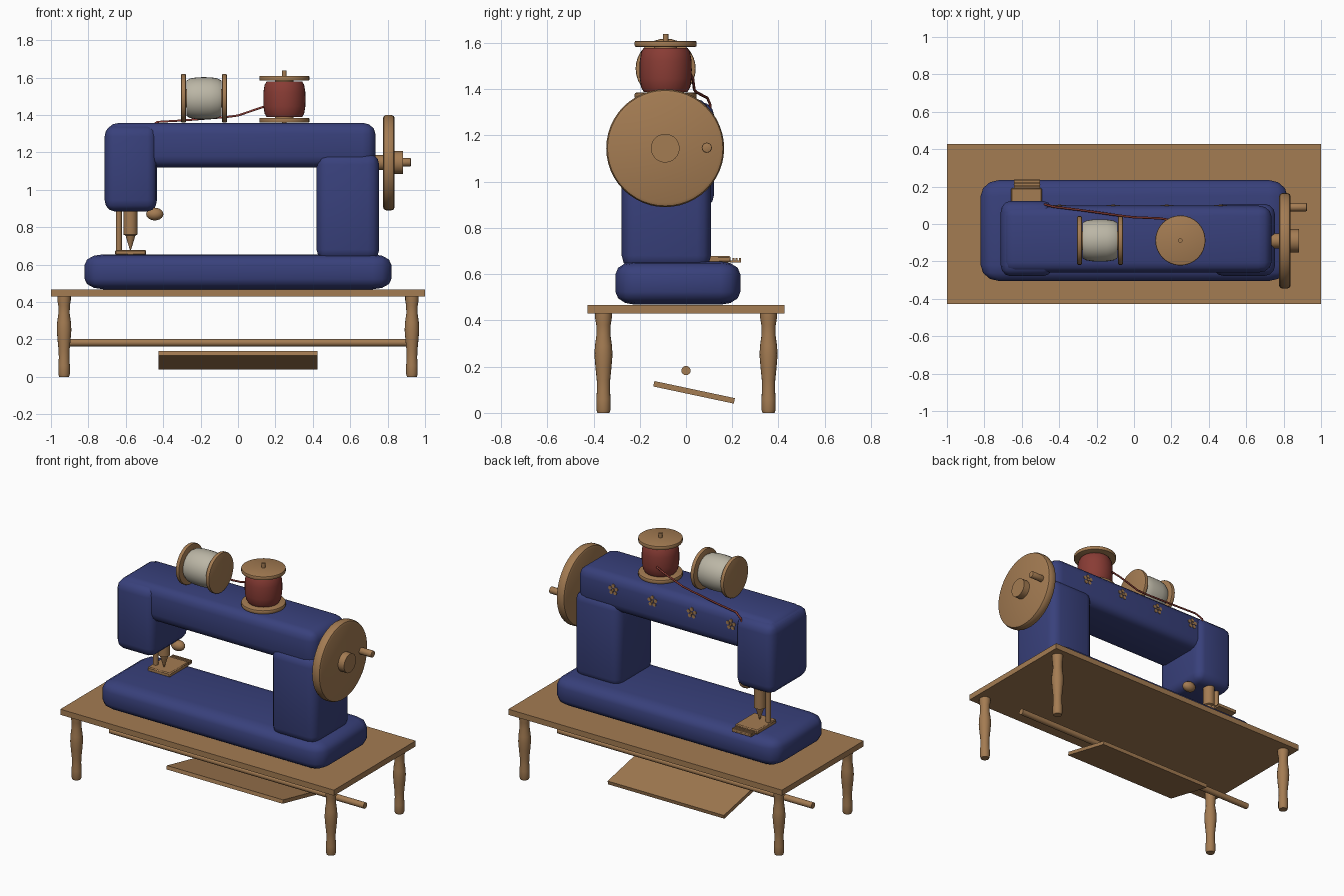
import bpy, bmesh, math
from mathutils import Matrix, Vector

if "Cube" in bpy.data.objects:
    bpy.data.objects.remove(bpy.data.objects["Cube"])


def material(name, rgb):
    m = bpy.data.materials.new(name)
    m.diffuse_color = (*rgb, 1)
    m.use_nodes = True
    m.node_tree.nodes["Principled BSDF"].inputs["Base Color"].default_value = m.diffuse_color
    return m


WOOD = material("warm wood", (0.37, 0.20, 0.085))
BLUE = material("navy enamel", (0.04, 0.052, 0.20))
RED = material("red thread", (0.25, 0.045, 0.035))
CREAM = material("cream thread", (0.50, 0.47, 0.38))


def finish(name, bm, mat, smooth=True):
    bmesh.ops.recalc_face_normals(bm, faces=bm.faces)
    me = bpy.data.meshes.new(name)
    bm.to_mesh(me)
    bm.free()
    me.materials.append(mat)
    ob = bpy.data.objects.new(name, me)
    bpy.context.collection.objects.link(ob)
    if smooth:
        bpy.ops.object.select_all(action='DESELECT')
        ob.select_set(True)
        bpy.context.view_layer.objects.active = ob
        bpy.ops.object.shade_smooth_by_angle(angle=math.radians(40))
    return ob


def box(name, lo, hi, mat, radii=None, segments=3, tilt=0):
    """Box between two corners; radii gives the rounding along each axis."""
    lo, hi = Vector(lo), Vector(hi)
    r = Vector(radii) if radii else Vector((1, 1, 1))
    size = hi - lo
    bm = bmesh.new()
    bmesh.ops.create_cube(bm, size=1)
    bmesh.ops.scale(bm, verts=bm.verts, vec=[size[i] / r[i] for i in range(3)])
    if radii:
        bmesh.ops.bevel(bm, geom=bm.edges[:], offset=1, segments=segments,
                        profile=0.5, affect='EDGES')
    bmesh.ops.scale(bm, verts=bm.verts, vec=r)
    bm.transform(Matrix.Translation((lo + hi) / 2) @ Matrix.Rotation(tilt, 4, 'X'))
    return finish(name, bm, mat, radii is not None)


def lathe(name, profile, origin, mat, axis='Z', sides=32):
    """Spin (radius, height) points around an axis through origin."""
    bm = bmesh.new()
    rings = []
    for r, h in profile:
        rings.append([bm.verts.new((r * math.cos(math.tau * i / sides),
                                    r * math.sin(math.tau * i / sides), h))
                      for i in range(sides)])
    for a, b in zip(rings, rings[1:]):
        for i in range(sides):
            j = (i + 1) % sides
            bm.faces.new((a[i], a[j], b[j], b[i]))
    bm.faces.new(rings[0][::-1])
    bm.faces.new(rings[-1])
    turn = {'Z': Matrix(), 'X': Matrix.Rotation(math.pi / 2, 4, 'Y'),
            'Y': Matrix.Rotation(-math.pi / 2, 4, 'X')}[axis]
    bm.transform(Matrix.Translation(origin) @ turn)
    return finish(name, bm, mat)


def disc(r, h0, h1, e):
    """Profile of a disc with softened rims."""
    return [(r - e, h0), (r - 0.3 * e, h0 + 0.3 * e), (r, h0 + e),
            (r, h1 - e), (r - 0.3 * e, h1 - 0.3 * e), (r - e, h1)]


# Table with turned legs, stretcher and tilted treadle
box("table_top", (-1, -0.427, 0.43), (1, 0.427, 0.467), WOOD)
leg = [(0.026, 0), (0.031, 0.015), (0.031, 0.06), (0.028, 0.10), (0.029, 0.14),
       (0.035, 0.20), (0.039, 0.25), (0.037, 0.29), (0.030, 0.34),
       (0.031, 0.38), (0.036, 0.41), (0.036, 0.435)]
for sx in (-1, 1):
    for sy in (-1, 1):
        lathe("table_leg", leg, (0.93 * sx, 0.357 * sy, 0), WOOD, sides=16)
lathe("stretcher", [(0.02, -0.93), (0.02, 0.93)], (0, 0, 0.183), WOOD, 'X', 16)
box("treadle", (-0.425, -0.143, 0.077), (0.425, 0.213, 0.101), WOOD,
    tilt=math.radians(-12))

# Machine body
box("machine_base", (-0.82, -0.305, 0.468), (0.82, 0.235, 0.655), BLUE, (0.10, 0.085, 0.055))
box("column", (0.42, -0.278, 0.62), (0.755, 0.108, 1.195), BLUE, (0.06, 0.06, 0.06))
box("arm", (-0.705, -0.26, 1.12), (0.735, 0.098, 1.358), BLUE, (0.07, 0.055, 0.06))
box("head", (-0.713, -0.278, 0.885), (-0.433, 0.122, 1.345), BLUE, (0.05, 0.06, 0.06))

# Hand wheel with hub and crank knob
WY, WZ = -0.09, 1.145
lathe("wheel_axle", [(0.04, 0.70), (0.04, 0.80)], (0, WY, WZ), WOOD, 'X')
lathe("hand_wheel", disc(0.255, 0.775, 0.838, 0.018), (0, WY, WZ), WOOD, 'X', 48)
lathe("wheel_hub", [(0.062, 0.83), (0.062, 0.882)], (0, WY, WZ), WOOD, 'X')
lathe("crank_knob", disc(0.022, 0.83, 0.925, 0.005), (0, 0.09, 1.147), WOOD, 'X', 16)

# Spools: flanges, wound thread and pin
def spool(name, origin, axis, span, thread, r):
    h = span / 2
    for s in (-1, 1):
        a, b = sorted((s * h, s * (h - 0.026)))
        lathe(name + "_flange", disc(r, a, b, 0.006), origin, WOOD, axis)
    w = h - 0.03
    lathe(name + "_thread", [(0.095, -w), (0.106, -w * 0.8), (0.112, -w * 0.4),
                             (0.113, 0), (0.112, w * 0.4), (0.106, w * 0.8),
                             (0.095, w)], origin, thread, axis)
    lathe(name + "_core", [(0.05, -h + 0.01), (0.05, h - 0.01)], origin, WOOD, axis)


spool("upright_spool", (0.248, -0.088, 1.484), 'Z', 0.25, RED, 0.134)
lathe("spool_pin", [(0.012, 1.35), (0.012, 1.638)], (0.248, -0.088, 0), WOOD, sides=12)
spool("lying_spool", (-0.182, -0.088, 1.489), 'X', 0.245, CREAM, 0.13)

# Loose thread from the upright spool to the head
curve = bpy.data.curves.new("loose_thread", 'CURVE')
curve.dimensions = '3D'
curve.bevel_depth = 0.006
curve.bevel_resolution = 1
curve.use_fill_caps = True
path = [(0.20, 0.02, 1.465), (0.14, 0.03, 1.445), (0, 0.036, 1.397), (-0.07, 0.044, 1.388),
        (-0.29, 0.075, 1.371), (-0.43, 0.092, 1.363), (-0.475, 0.104, 1.335), (-0.48, 0.105, 1.31)]
line = curve.splines.new('POLY')
line.points.add(len(path) - 1)
for p, co in zip(line.points, path):
    p.co = (*co, 1)
curve.materials.append(RED)
bpy.context.collection.objects.link(bpy.data.objects.new("loose_thread", curve))

# Needle, presser bar, tension knob and needle plate
lathe("needle_bar", [(0.037, 0.91), (0.037, 0.76), (0.026, 0.755), (0.022, 0.74),
                     (0.002, 0.675)], (-0.575, 0.05, 0), WOOD, sides=16)
lathe("presser_bar", [(0.016, 0.66), (0.016, 0.92)], (-0.637, 0.05, 0), WOOD, sides=12)
ball = [(max(0.001, 0.034 * math.sin(math.pi * i / 10)), -0.046 * math.cos(math.pi * i / 10))
        for i in range(11)]
lathe("tension_knob", ball, (-0.445, 0.01, 0.87), WOOD, 'X', 20)
lathe("knob_stem", [(0.01, 0), (0.01, 0.07)], (-0.455, 0.01, 0.87), WOOD, sides=10)
box("needle_plate", (-0.657, -0.01, 0.650), (-0.492, 0.193, 0.679), WOOD, (0.006, 0.006, 0.006), 1)
box("feed_dog_rail", (-0.642, 0.19, 0.650), (-0.502, 0.238, 0.660), WOOD)
for y in (0.205, 0.219, 0.233):
    box("feed_dog_tooth", (-0.642, y - 0.004, 0.655), (-0.502, y + 0.004, 0.671), WOOD)

# Five-petal flowers along the back of the arm
for k in range(4):
    x, z = 0.463 - 0.287 * k, 1.275
    lathe("flower_centre", [(0.009, 0.08), (0.009, 0.105)], (x, 0, z), WOOD, 'Y', 8)
    for i in range(5):
        a = math.pi / 2 + math.tau * i / 5
        lathe("flower_petal", [(0.012, 0.075), (0.012, 0.102)],
              (x + 0.024 * math.cos(a), 0, z + 0.024 * math.sin(a)), WOOD, 'Y', 10)
